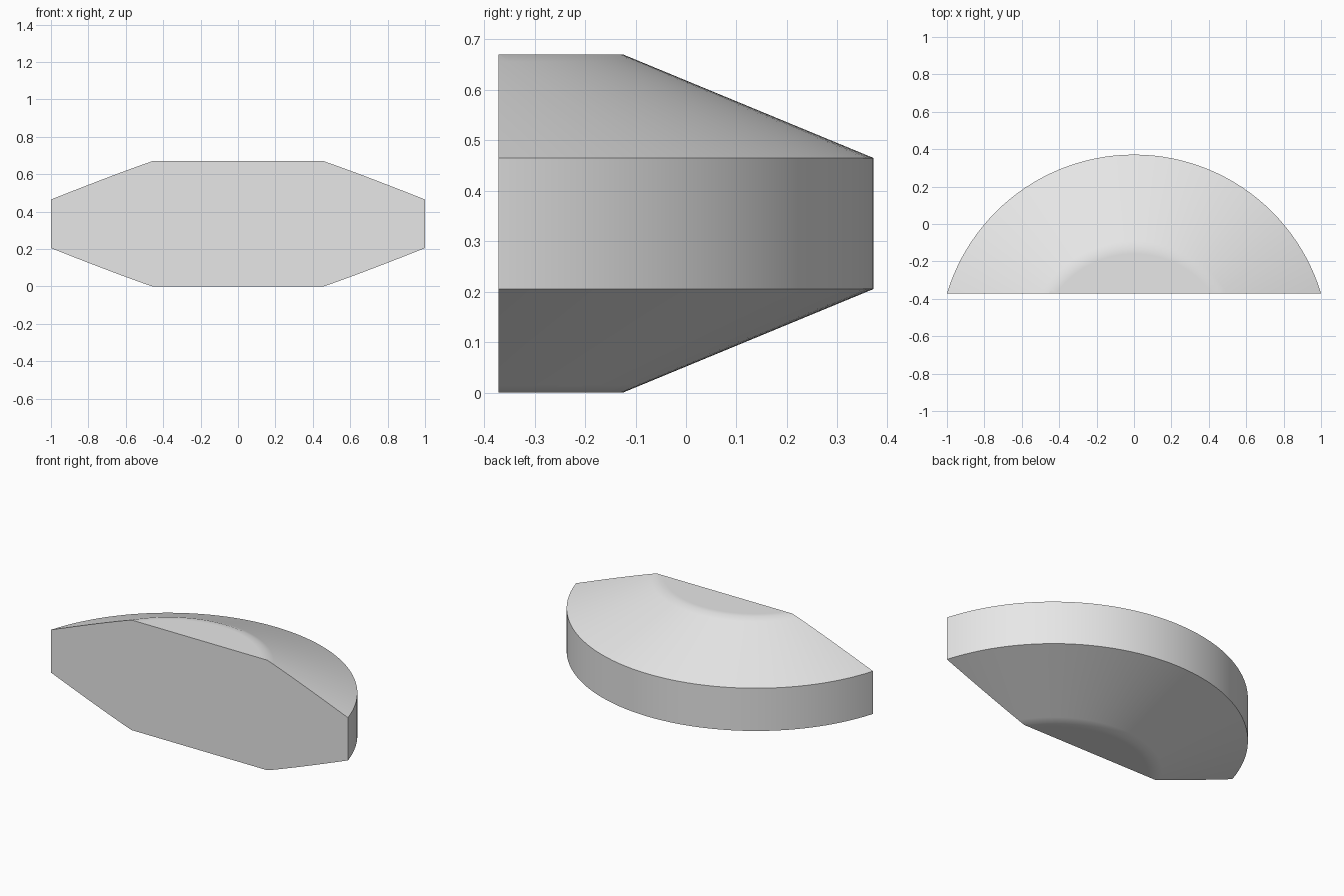
import bpy, bmesh, math
from mathutils import Vector

cube = bpy.data.objects.get("Cube")
if cube:
    bpy.data.objects.remove(cube, do_unlink=True)

OUTER, INNER, HOLD = 1.045, 0.549, 0.035     # rim radius, plateau radius, shading band
RIM, TOP = 0.13, 0.335                       # half heights of rim and plateau
AXIS_Y, FRONT_Y, MID_Z = -0.674, -0.371, 0.335
SLOPE = (TOP - RIM) / (OUTER - INNER)

grey = bpy.data.materials.new("light_grey")
grey.use_nodes = True
colour = (0.8, 0.8, 0.8, 1)
grey.diffuse_color = colour
grey.node_tree.nodes["Principled BSDF"].inputs["Base Color"].default_value = colour

# Half profile from the axis to the rim, mirrored for the underside
upper = [(0, TOP), (INNER - HOLD, TOP), (INNER, TOP),
         (INNER + HOLD, TOP - HOLD * SLOPE), (OUTER, RIM)]
profile = upper + [(r, -h) for r, h in reversed(upper)]

# Revolve the double-sided frustum
bm = bmesh.new()
centre = Vector((0, AXIS_Y, MID_Z))
verts = [bm.verts.new(centre + Vector((0, r, h))) for r, h in profile]
edges = [bm.edges.new(pair) for pair in zip(verts, verts[1:])]
bmesh.ops.spin(bm, geom=verts + edges, cent=centre, axis=(0, 0, 1),
               angle=math.tau, steps=128)
bmesh.ops.remove_doubles(bm, verts=bm.verts[:], dist=0.0005)

# Slice off the front and close it with one flat face
cut = bmesh.ops.bisect_plane(bm, geom=bm.verts[:] + bm.edges[:] + bm.faces[:],
                             plane_co=(0, FRONT_Y, 0), plane_no=(0, 1, 0),
                             clear_inner=True)
rim = [e for e in bm.edges if e.is_boundary]
bmesh.ops.holes_fill(bm, edges=rim, sides=0)
bmesh.ops.recalc_face_normals(bm, faces=bm.faces[:])

mesh = bpy.data.meshes.new("segment_body")
bm.to_mesh(mesh)
bm.free()
mesh.materials.append(grey)
body = bpy.data.objects.new("segment_body", mesh)
bpy.context.collection.objects.link(body)

# Soft plateau edge, crisp rim and front edges
bpy.ops.object.select_all(action='DESELECT')
body.select_set(True)
bpy.context.view_layer.objects.active = body
bpy.ops.object.shade_smooth_by_angle(angle=math.radians(30))
